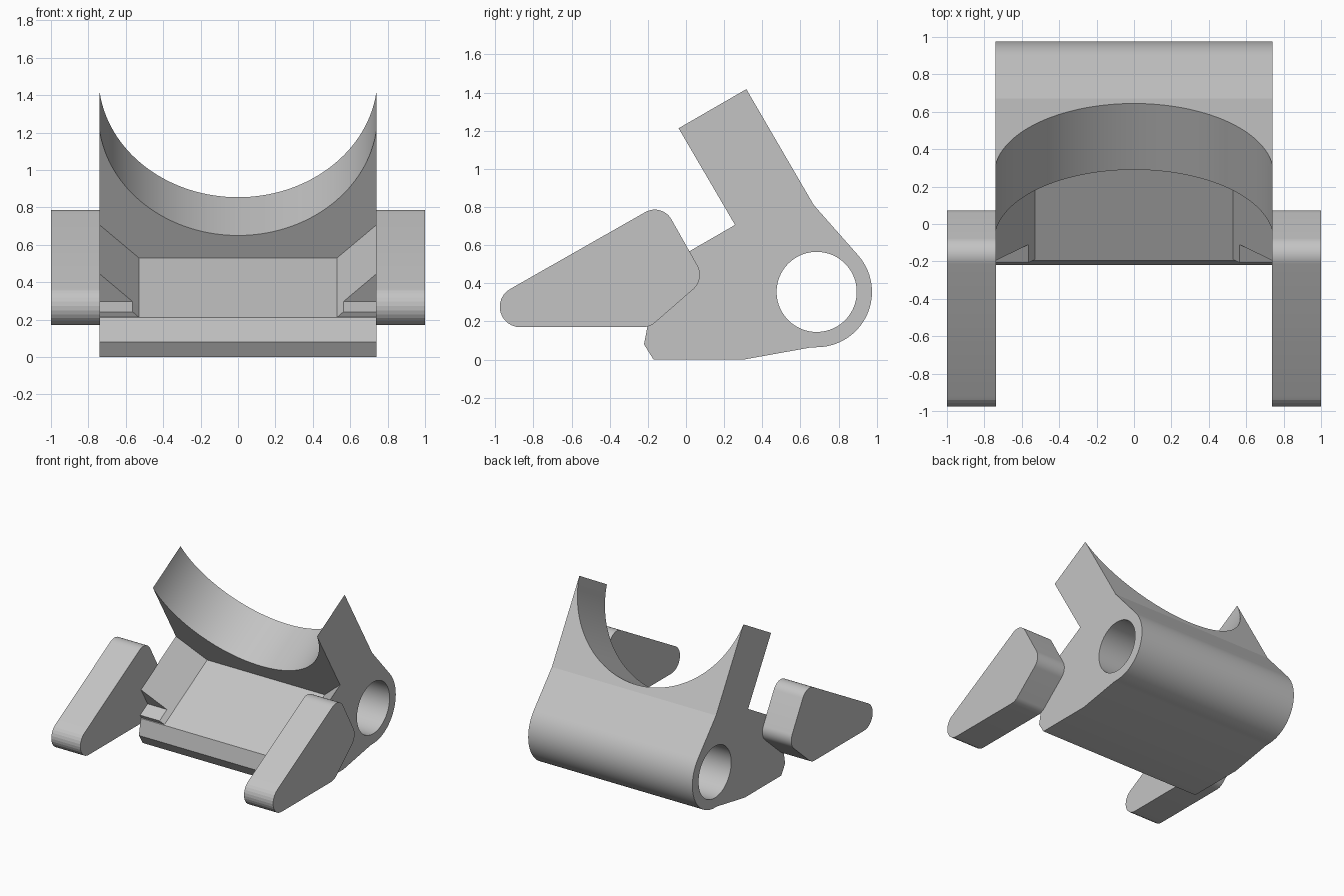
import bpy, bmesh
from math import sin, cos, tan, radians, pi
from mathutils import Vector

cube = bpy.data.objects.get("Cube")
if cube:
    bpy.data.objects.remove(cube, do_unlink=True)

grey = bpy.data.materials.new("plain grey")
grey.use_nodes = True
COLOUR = (0.55, 0.55, 0.55, 1)
grey.diffuse_color = COLOUR
grey.node_tree.nodes["Principled BSDF"].inputs["Base Color"].default_value = COLOUR

# Tilted frame: origin at the foot of the cradle plate, ALONG runs through its thickness
FOOT = Vector((0, 0.36, 0.53))
ALONG = Vector((0, cos(pi / 6), 0.5))
UP = Vector((0, -0.5, cos(pi / 6)))
HALF = 0.74


def upright(p, d):
    return Vector((d, p[0], p[1]))


def tilted(p, d):
    return FOOT + Vector((p[0], 0, 0)) + UP * p[1] + ALONG * d


def prism(name, points, start, end, place=upright):
    """Extrude a closed profile between two depths."""
    bm = bmesh.new()
    a = [bm.verts.new(place(p, start)) for p in points]
    b = [bm.verts.new(place(p, end)) for p in points]
    bm.faces.new(a)
    bm.faces.new(b[::-1])
    for i in range(len(a)):
        j = (i + 1) % len(a)
        bm.faces.new((a[i], b[i], b[j], a[j]))
    bmesh.ops.recalc_face_normals(bm, faces=bm.faces)
    mesh = bpy.data.meshes.new(name)
    bm.to_mesh(mesh)
    bm.free()
    mesh.materials.append(grey)
    ob = bpy.data.objects.new(name, mesh)
    bpy.context.collection.objects.link(ob)
    return ob


def arc(cx, cy, r, a0, a1, n):
    step = radians(a1 - a0) / n
    return [(cx + r * cos(radians(a0) + i * step), cy + r * sin(radians(a0) + i * step))
            for i in range(n + 1)]


def rounded(corners, n=12):
    """Fillet every (y, z, radius) corner of a convex polygon."""
    out = []
    for i, (y, z, r) in enumerate(corners):
        p = Vector((y, z))
        u = (Vector(corners[i - 1][:2]) - p).normalized()
        v = (Vector(corners[(i + 1) % len(corners)][:2]) - p).normalized()
        half = u.angle(v) / 2
        centre = p + (u + v).normalized() * (r / sin(half))
        s = p + u * (r / tan(half)) - centre
        e = p + v * (r / tan(half)) - centre
        sweep = s.angle(e)
        for k in range(n + 1):
            t = k / n
            q = centre + (s * sin((1 - t) * sweep) + e * sin(t * sweep)) / sin(sweep)
            out.append((q.x, q.y))
    return out


def select(ob):
    bpy.ops.object.select_all(action="DESELECT")
    ob.select_set(True)
    bpy.context.view_layer.objects.active = ob


def smooth(ob):
    select(ob)
    bpy.ops.object.shade_smooth_by_angle(angle=radians(11))


def cut(ob, cutter):
    cutter.hide_render = True
    mod = ob.modifiers.new("cut", "BOOLEAN")
    mod.operation = "DIFFERENCE"
    mod.solver = "EXACT"
    mod.object = cutter
    select(ob)
    bpy.ops.object.modifier_apply(modifier=mod.name)
    bpy.data.objects.remove(cutter, do_unlink=True)


# Main body: base, hinge barrel and leaning cradle plate
PIN = (0.685, 0.355)
profile = [(-0.17, 0), (0.30, 0), (0.65, 0.063)]
profile += arc(*PIN, 0.29, -90, 41.5, 28)
profile += [(0.67, 0.81), (0.315, 1.42), (-0.04, 1.215), (FOOT.y, FOOT.z),
            (-0.195, 0.21), (-0.22, 0.08)]
body = prism("body", profile, -HALF, HALF)

# Pin hole and round cradle
cut(body, prism("hole_cutter", arc(*PIN, 0.21, 0, 356.25, 95), -1, 1))
RADIUS = 0.746
bottom = (0.65 - FOOT.z) / UP.z
cut(body, prism("cradle_cutter", arc(0, bottom + RADIUS, RADIUS, 0, 357.5, 143),
                -0.3, 0.8, tilted))
smooth(body)

# Side arms and the sloping cheeks that line the tray
arm_profile = rounded([(-1.274, 0.17, 0.107), (-0.19, 0.17, 0.1),
                       (0.10, 0.423, 0.1), (-0.126, 0.823, 0.1)])
for side, s in (("left", 1), ("right", -1)):
    smooth(prism(side + "_arm", arm_profile, s * 0.738, s * 1.0))
    prism(side + "_cheek", [(s * 0.53, 0), (s * HALF, 0), (s * HALF, 0.204)],
          -0.524, 0, tilted)
    prism(side + "_ledge", [(s * 0.53, 0), (s * HALF, 0),
                            (s * HALF, 0.033), (s * 0.563, 0.033)],
          -0.635, -0.524, tilted)
